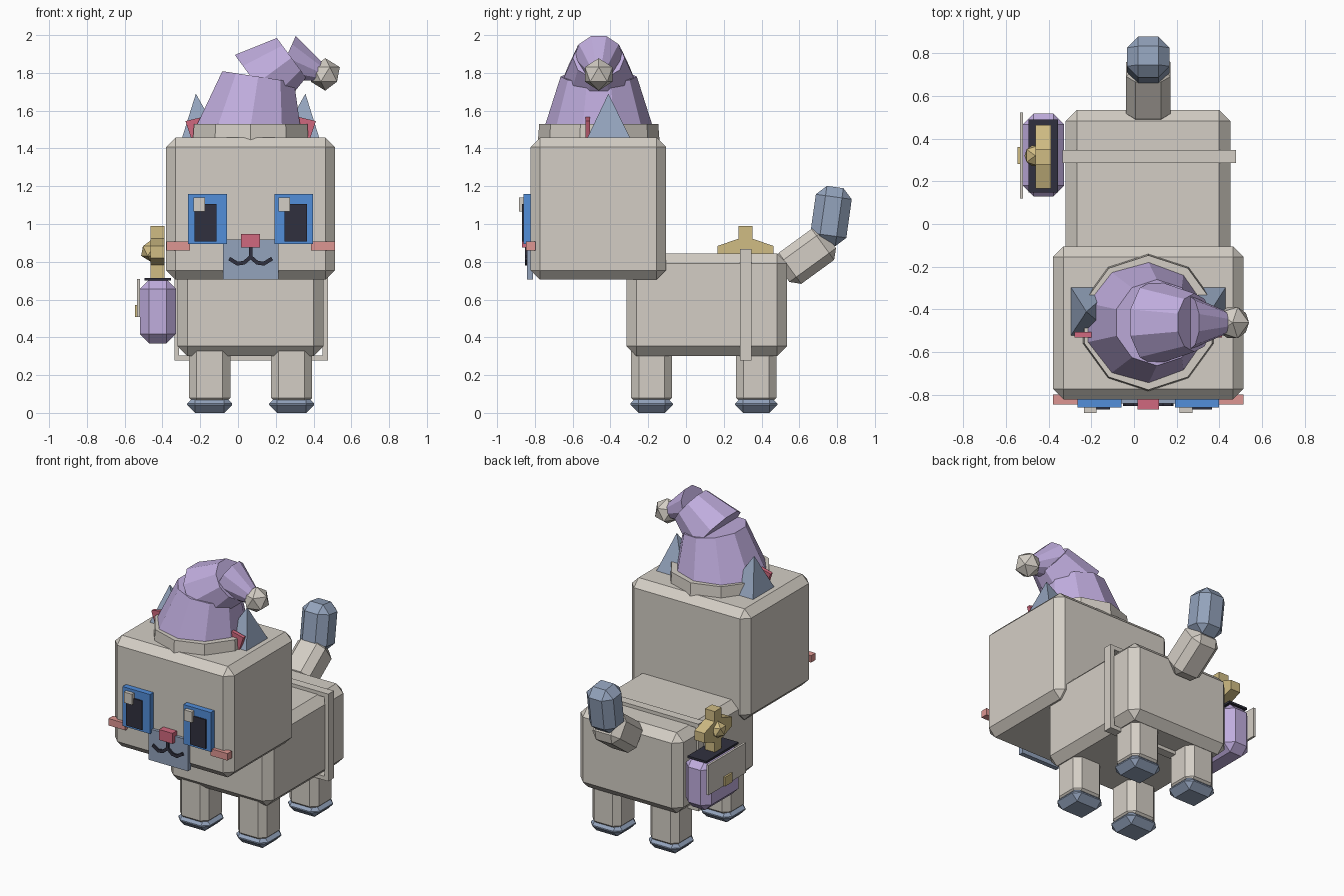
import bpy, bmesh, math
from mathutils import Vector, Matrix

if "Cube" in bpy.data.objects:
    bpy.data.objects.remove(bpy.data.objects["Cube"])

CX = 0.067   # symmetry line of the animal (the side pouch shifts the bounding box)


def mat(name, r, g, b):
    m = bpy.data.materials.new(name)
    lin = [((c / 255 + 0.055) / 1.055) ** 2.4 for c in (r, g, b)]
    m.diffuse_color = (*lin, 1)
    m.use_nodes = True
    m.node_tree.nodes["Principled BSDF"].inputs["Base Color"].default_value = m.diffuse_color
    return m


FUR = mat("beige fur", 212, 206, 197)
GREY = mat("blue grey", 147, 163, 188)
LILAC = mat("lilac cloth", 192, 173, 222)
BLUE = mat("eye blue", 82, 142, 218)
DARK = mat("near black", 48, 48, 62)
BLUSH = mat("blush pink", 222, 150, 146)
ROSE = mat("rose", 208, 104, 126)
GOLD = mat("gold", 208, 188, 132)


def finish(name, bm, material):
    bmesh.ops.recalc_face_normals(bm, faces=bm.faces[:])
    me = bpy.data.meshes.new(name)
    bm.to_mesh(me)
    bm.free()
    me.materials.append(material)
    ob = bpy.data.objects.new(name, me)
    bpy.context.collection.objects.link(ob)
    return ob


def box(name, material, x, y, z, bevel=0.0, rot=None):
    """Box from (min, max) ranges, optionally chamfered and turned about its centre."""
    bm = bmesh.new()
    bmesh.ops.create_cube(bm, size=1)
    bmesh.ops.scale(bm, vec=(x[1] - x[0], y[1] - y[0], z[1] - z[0]), verts=bm.verts)
    if bevel:
        bmesh.ops.bevel(bm, geom=bm.edges[:], offset=bevel, segments=1,
                        affect='EDGES', clamp_overlap=True)
    m = Matrix.Translation((sum(x) / 2, sum(y) / 2, sum(z) / 2))
    if rot:
        m = m @ Matrix.Rotation(rot[0], 4, rot[1])
    bm.transform(m)
    return finish(name, bm, material)


def frustum(name, material, a, b, r0, r1, sides=10):
    """Tapered tube between two points lying in an xz plane, corners towards +-y."""
    a, b = Vector(a), Vector(b)
    d = (b - a).normalized()
    u, v = Vector((d.z, 0, -d.x)), Vector((0, 1, 0))
    bm = bmesh.new()
    rings = []
    for c, r in ((a, r0), (b, r1)):
        angs = [math.pi / 2 + 2 * math.pi * i / sides for i in range(sides)]
        rings.append([bm.verts.new(c + r * (u * math.cos(t) + v * math.sin(t))) for t in angs])
    for i in range(sides):
        j = (i + 1) % sides
        bm.faces.new((rings[0][i], rings[0][j], rings[1][j], rings[1][i]))
    for ring in rings:
        bm.faces.new(ring)
    return finish(name, bm, material)


def prism(name, material, pts, offset):
    """Flat polygon extruded by an offset vector."""
    bm = bmesh.new()
    f = bm.faces.new([bm.verts.new(p) for p in pts])
    ext = bmesh.ops.extrude_face_region(bm, geom=[f])
    vs = [g for g in ext["geom"] if isinstance(g, bmesh.types.BMVert)]
    bmesh.ops.translate(bm, vec=offset, verts=vs)
    return finish(name, bm, material)


def ball(name, material, loc, r):
    bm = bmesh.new()
    bmesh.ops.create_icosphere(bm, subdivisions=1, radius=r, matrix=Matrix.Translation(loc))
    return finish(name, bm, material)


def span(s, a, b):
    """Mirrored x range on side s."""
    return sorted((CX + s * a, CX + s * b))


# Body and head
box("body", FUR, (-0.32, 0.452), (-0.315, 0.535), (0.30, 0.845), 0.053)
box("head", FUR, (-0.38, 0.514), (-0.822, -0.105), (0.705, 1.457), 0.05)

for s, side in ((-1, "left"), (1, "right")):
    # Legs and paws
    for y, end in ((-0.182, "front"), (0.372, "back")):
        box(f"{end}_{side}_leg", FUR, span(s, 0.108, 0.326),
            (y - 0.108, y + 0.108), (0.04, 0.37), 0.04)
        box(f"{end}_{side}_paw", GREY, span(s, 0.098, 0.336),
            (y - 0.112, y + 0.112), (0.0, 0.092), 0.042)
    # Eyes
    box(f"{side}_eye", BLUE, span(s, 0.125, 0.331), (-0.86, -0.81), (0.893, 1.16))
    box(f"{side}_pupil", DARK, span(s, 0.18, 0.298), (-0.869, -0.86), (0.908, 1.105))
    hx = -0.235 if s < 0 else 0.214
    box(f"{side}_eye_glint", FUR, (hx, hx + 0.06), (-0.885, -0.86), (1.067, 1.14))
    # Cheeks
    box(f"{side}_cheek", BLUSH, span(s, 0.32, 0.446), (-0.846, -0.798), (0.86, 0.907))
    # Mouth curve
    for i, (x0, z0, x1, z1) in enumerate(((0, 0.825, 0.035, 0.795),
                                          (0.035, 0.795, 0.07, 0.79),
                                          (0.07, 0.79, 0.11, 0.815))):
        cx, cz = CX + s * (x0 + x1) / 2, (z0 + z1) / 2
        h = math.hypot(x1 - x0, z1 - z0) / 2 + 0.004
        box(f"{side}_mouth_{i}", DARK, (cx - h, cx + h), (-0.853, -0.84),
            (cz - 0.01, cz + 0.01), rot=(-s * math.atan2(z1 - z0, x1 - x0), 'Y'))
    # Ears: four-sided pyramids with a rose inner plate
    bm = bmesh.new()
    base = [bm.verts.new((CX + s * x, y, 1.44)) for x, y in
            ((0.368, -0.53), (0.368, -0.288), (0.15, -0.288), (0.15, -0.53))]
    tip = bm.verts.new((CX + s * 0.29, -0.411, 1.69))
    bm.faces.new(base)
    for i in range(4):
        bm.faces.new((base[i], base[(i + 1) % 4], tip))
    finish(f"{side}_ear", bm, GREY)
    prism(f"{side}_inner_ear", ROSE,
          [(CX + s * x, -0.532, z) for x, z in
           ((0.315, 1.455), (0.345, 1.545), (0.24, 1.57), (0.235, 1.455))], (0, 0.025, 0))

# Muzzle, nose, mouth line
box("muzzle", GREY, (-0.08, 0.214), (-0.842, -0.81), (0.706, 0.917))
box("nose", ROSE, (0.016, 0.117), (-0.869, -0.82), (0.876, 0.947))
box("mouth_line", DARK, (CX - 0.01, CX + 0.01), (-0.853, -0.84), (0.815, 0.88))

# Bent hat: brim, three tapered pieces, bobble
HY = -0.462
frustum("hat_brim", FUR, (CX, HY, 1.44), (CX, HY, 1.53), 0.322, 0.315)
frustum("hat_lower", LILAC, (0.062, HY, 1.485), (0.107, HY, 1.78), 0.296, 0.202)
frustum("hat_middle", LILAC, (0.096, HY, 1.742), (0.283, HY, 1.88), 0.20, 0.137)
frustum("hat_tip", LILAC, (0.255, HY, 1.882), (0.45, HY, 1.795), 0.13, 0.045)
ball("hat_bobble", FUR, (0.462, HY, 1.792), 0.086)

# Tail
box("tail_base", FUR, (CX - 0.104, CX + 0.104), (0.485, 0.79), (0.727, 0.93), 0.045,
    rot=(math.radians(36), 'X'))
box("tail_tip", GREY, (CX - 0.1, CX + 0.1), (0.672, 0.864), (0.887, 1.197), 0.052,
    rot=(math.radians(-8), 'X'))

# Strap around the body
SY = (0.286, 0.346)
box("strap_top", FUR, (-0.335, 0.477), SY, (0.84, 0.868))
box("strap_bottom", FUR, (-0.335, 0.477), SY, (0.277, 0.304))
box("strap_left", FUR, (-0.335, -0.312), SY, (0.277, 0.868))
box("strap_right", FUR, (0.448, 0.477), SY, (0.277, 0.868))

# Side pouch with dark opening, flap and clasp
box("pouch", LILAC, (-0.52, -0.328), (0.13, 0.517), (0.368, 0.706), 0.05)
box("pouch_opening", DARK, (-0.495, -0.355), (0.147, 0.49), (0.70, 0.714))
box("pouch_flap", FUR, (-0.534, -0.519), (0.12, 0.523), (0.507, 0.71))
box("pouch_clasp", GOLD, (-0.546, -0.53), (0.28, 0.36), (0.508, 0.57))

# Gold cross-shaped charm with a faceted stud
quarter = [(0.148, 0.032), (0.037, 0.07), (0.037, 0.138)]
outline = (quarter + [(-y, z) for y, z in reversed(quarter)]
           + [(-y, -z) for y, z in quarter] + [(y, -z) for y, z in reversed(quarter)])
prism("charm", GOLD, [(-0.462, 0.315 + y, 0.852 + z) for y, z in outline], (0.074, 0, 0))
ball("charm_stud", GOLD, (-0.462, 0.32, 0.857), 0.057)
